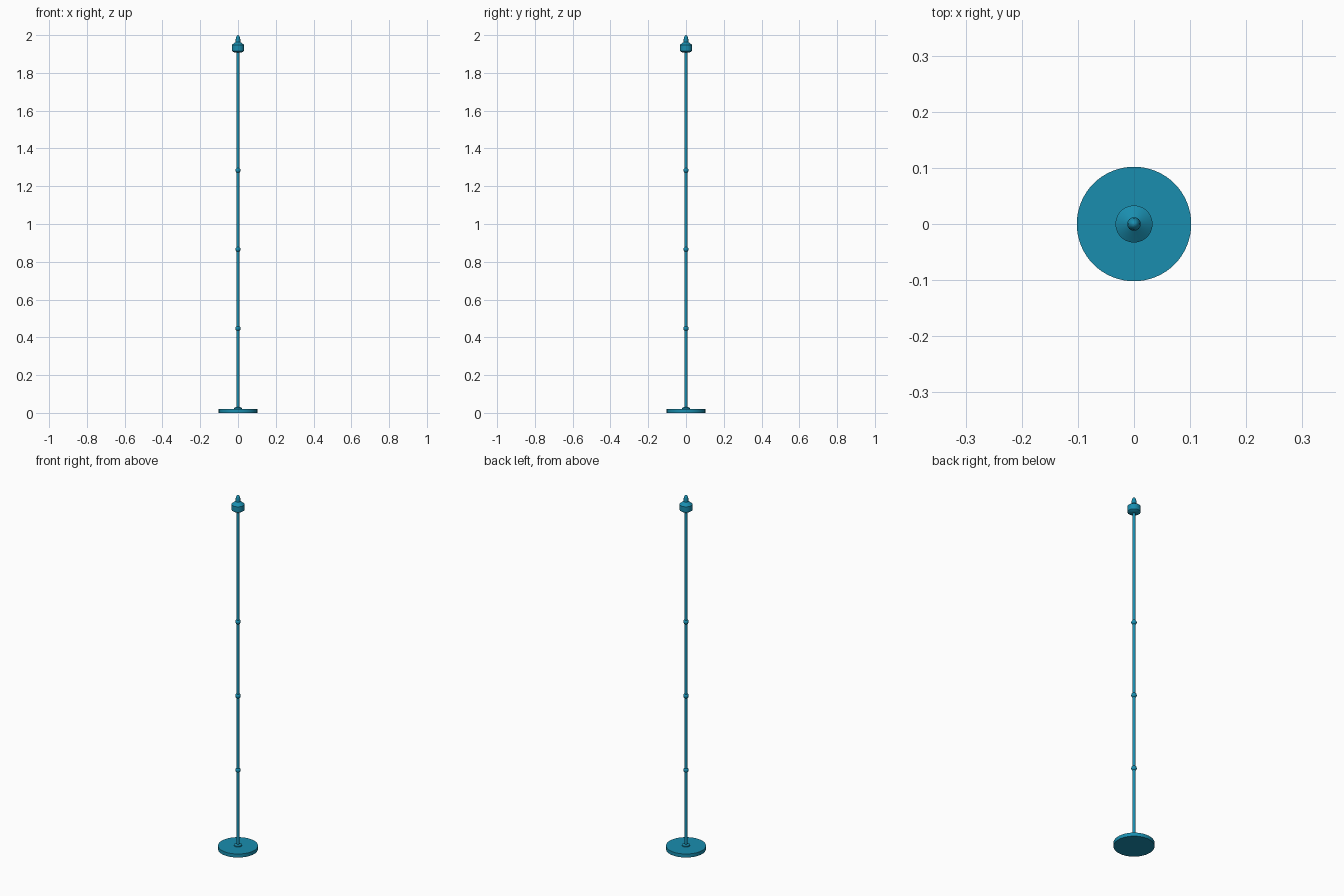
import bpy, bmesh, math

if "Cube" in bpy.data.objects:
    bpy.data.objects.remove(bpy.data.objects["Cube"])

teal = bpy.data.materials.new("teal")
teal.diffuse_color = (0.01, 0.27, 0.43, 1)
teal.use_nodes = True
teal.node_tree.nodes["Principled BSDF"].inputs["Base Color"].default_value = teal.diffuse_color


def lathe(name, profile, segments=48):
    """Revolve (radius, z) points around z; radius 0 closes to a point."""
    bm = bmesh.new()
    verts = [bm.verts.new((r, 0, z)) for r, z in profile]
    edges = [bm.edges.new(pair) for pair in zip(verts, verts[1:])]
    bmesh.ops.spin(bm, geom=verts + edges, cent=(0, 0, 0), axis=(0, 0, 1),
                   angle=2 * math.pi, steps=segments)
    bmesh.ops.remove_doubles(bm, verts=bm.verts[:], dist=1e-5)
    bmesh.ops.recalc_face_normals(bm, faces=bm.faces[:])
    mesh = bpy.data.meshes.new(name)
    bm.to_mesh(mesh)
    bm.free()
    obj = bpy.data.objects.new(name, mesh)
    bpy.context.collection.objects.link(obj)
    mesh.materials.append(teal)
    bpy.ops.object.select_all(action='DESELECT')
    obj.select_set(True)
    bpy.context.view_layer.objects.active = obj
    bpy.ops.object.shade_smooth_by_angle(angle=math.radians(35))
    return obj


# Weighted round foot
lathe("base", [(0, 0), (0.102, 0), (0.102, 0.02), (0, 0.02)], 64)

# Small collar where the pole meets the foot
lathe("base_collar", [(0, 0.018), (0.02, 0.018), (0.02, 0.026),
                      (0.014, 0.03), (0, 0.03)])

# Slim pole
lathe("pole", [(0, 0.02), (0.008, 0.02), (0.008, 1.915), (0, 1.915)], 32)

# Ball joints along the pole
for i, z in enumerate((0.447, 0.866, 1.284)):
    ball = [(0.014 * math.sin(math.pi * k / 12), z - 0.014 * math.cos(math.pi * k / 12))
            for k in range(13)]
    ball[0], ball[-1] = (0, z - 0.014), (0, z + 0.014)
    lathe(f"pole_joint_{i + 1}", ball, 32)

# Head: tapered underside, short drum and conical cap
lathe("head", [(0, 1.908), (0.02, 1.908), (0.033, 1.917), (0.033, 1.948),
               (0.012, 1.964), (0, 1.964)])

# Rounded finial
lathe("finial", [(0, 1.96), (0.012, 1.96), (0.012, 1.978), (0.0105, 1.988),
                 (0.007, 1.996), (0.003, 1.9995), (0, 2.0)], 32)
